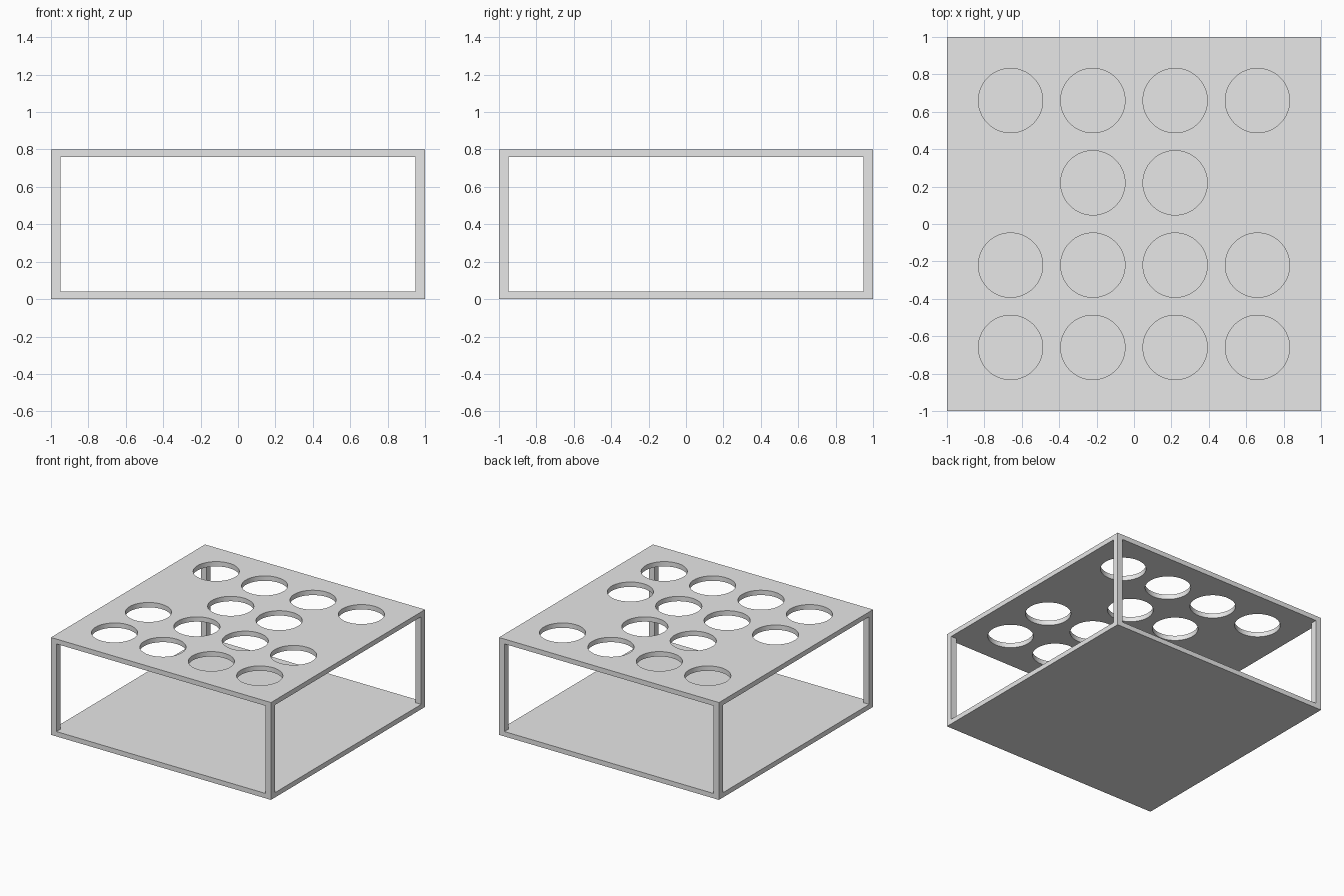
import bpy
import bmesh
from math import radians
from mathutils import Matrix, Vector

if "Cube" in bpy.data.objects:
    bpy.data.objects.remove(bpy.data.objects["Cube"])

HEIGHT = 0.8
PLATE = 0.04
POST = 0.05
PITCH = 0.44
RADIUS = 0.172

grey = bpy.data.materials.new("light grey")
grey.use_nodes = True
grey.diffuse_color = (0.8, 0.8, 0.8, 1)
grey.node_tree.nodes["Principled BSDF"].inputs["Base Color"].default_value = grey.diffuse_color


def finish(name, bm):
    mesh = bpy.data.meshes.new(name)
    bm.to_mesh(mesh)
    bm.free()
    mesh.materials.append(grey)
    obj = bpy.data.objects.new(name, mesh)
    bpy.context.collection.objects.link(obj)
    return obj


def box(name, center, size):
    bm = bmesh.new()
    bmesh.ops.create_cube(bm, size=1, matrix=Matrix.LocRotScale(Vector(center), None, Vector(size)))
    return finish(name, bm)


# Bottom and top plates
box("bottom_plate", (0, 0, PLATE / 2), (2, 2, PLATE))
top = box("top_plate", (0, 0, HEIGHT - PLATE / 2), (2, 2, PLATE))

# Square corner posts
for side, x in (("left", 1), ("right", -1)):
    for end, y in (("front", -1), ("back", 1)):
        offset = 1 - POST / 2
        box(f"{end}_{side}_post", (x * offset, y * offset, HEIGHT / 2),
            (POST, POST, HEIGHT - 2 * PLATE))

# Round holes on a four by four grid, with the outer two of the third row left solid
bm = bmesh.new()
for row in range(4):
    for col in range(4):
        if row == 2 and col in (0, 3):
            continue
        place = Matrix.Translation(((col - 1.5) * PITCH, (row - 1.5) * PITCH, HEIGHT - PLATE / 2))
        bmesh.ops.create_cone(bm, cap_ends=True, segments=64, radius1=RADIUS, radius2=RADIUS,
                              depth=PLATE * 3, matrix=place)
cutter = finish("hole_cutter", bm)
cutter.hide_render = True

cut = top.modifiers.new("holes", "BOOLEAN")
cut.operation = "DIFFERENCE"
cut.solver = "EXACT"
cut.object = cutter

bpy.ops.object.select_all(action="DESELECT")
top.select_set(True)
bpy.context.view_layer.objects.active = top
bpy.ops.object.modifier_apply(modifier=cut.name)
bpy.data.objects.remove(cutter)
bpy.ops.object.shade_smooth_by_angle(angle=radians(30))
